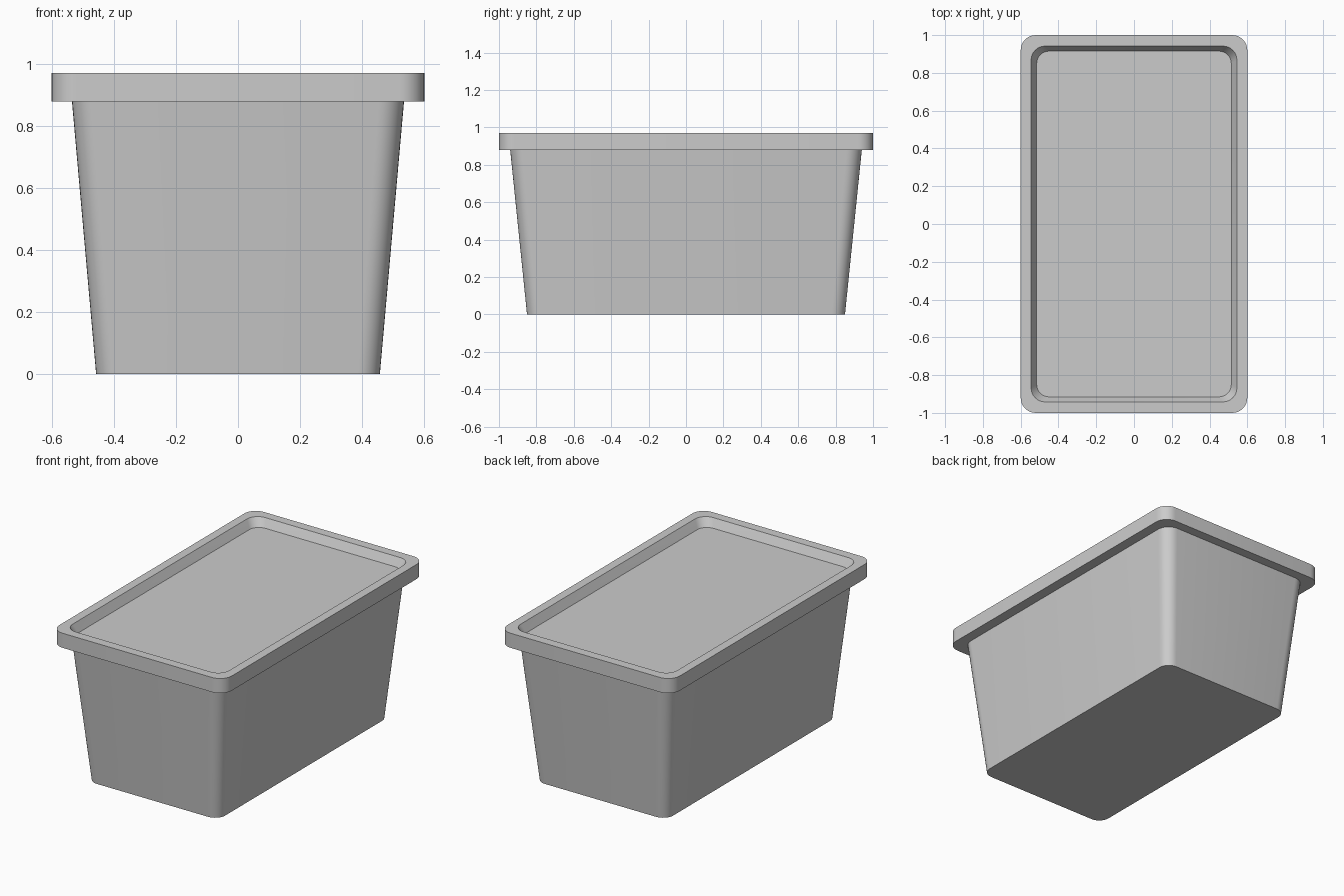
import bpy
import bmesh
import math

cube = bpy.data.objects.get("Cube")
if cube:
    bpy.data.objects.remove(cube, do_unlink=True)

plastic = bpy.data.materials.new("grey plastic")
plastic.use_nodes = True
grey = (0.6, 0.6, 0.6, 1.0)
plastic.diffuse_color = grey
plastic.node_tree.nodes["Principled BSDF"].inputs["Base Color"].default_value = grey

CORNER_STEPS = 8


def rounded_rectangle(half_x, half_y, radius, z):
    """Counter-clockwise outline with round corners."""
    points = []
    for corner, (sx, sy) in enumerate([(1, 1), (-1, 1), (-1, -1), (1, -1)]):
        for step in range(CORNER_STEPS + 1):
            angle = math.radians(90) * (corner + step / CORNER_STEPS)
            points.append((sx * (half_x - radius) + radius * math.cos(angle),
                           sy * (half_y - radius) + radius * math.sin(angle), z))
    return points


def loft(name, sections):
    """Solid skinned through rounded rectangles, capped at both ends."""
    bm = bmesh.new()
    rings = [[bm.verts.new(p) for p in rounded_rectangle(*s)] for s in sections]
    for low, high in zip(rings, rings[1:]):
        for i in range(len(low)):
            j = (i + 1) % len(low)
            bm.faces.new((low[i], low[j], high[j], high[i]))
    bm.faces.new(rings[0][::-1])
    bm.faces.new(rings[-1])
    mesh = bpy.data.meshes.new(name)
    bm.to_mesh(mesh)
    bm.free()
    mesh.materials.append(plastic)
    obj = bpy.data.objects.new(name, mesh)
    bpy.context.collection.objects.link(obj)
    bpy.ops.object.select_all(action="DESELECT")
    obj.select_set(True)
    bpy.context.view_layer.objects.active = obj
    bpy.ops.object.shade_smooth_by_angle(angle=math.radians(30))
    return obj


# Tapered tub: half width, half length, corner radius, height
loft("tub", [(0.457, 0.85, 0.07, 0.0),
             (0.535, 0.94, 0.08, 0.88)])

# Overhanging lid with a raised rim and a sunken panel
loft("lid", [(0.6, 1.0, 0.08, 0.878),
             (0.6, 1.0, 0.08, 0.97),
             (0.545, 0.942, 0.075, 0.97),
             (0.515, 0.915, 0.065, 0.918)])
